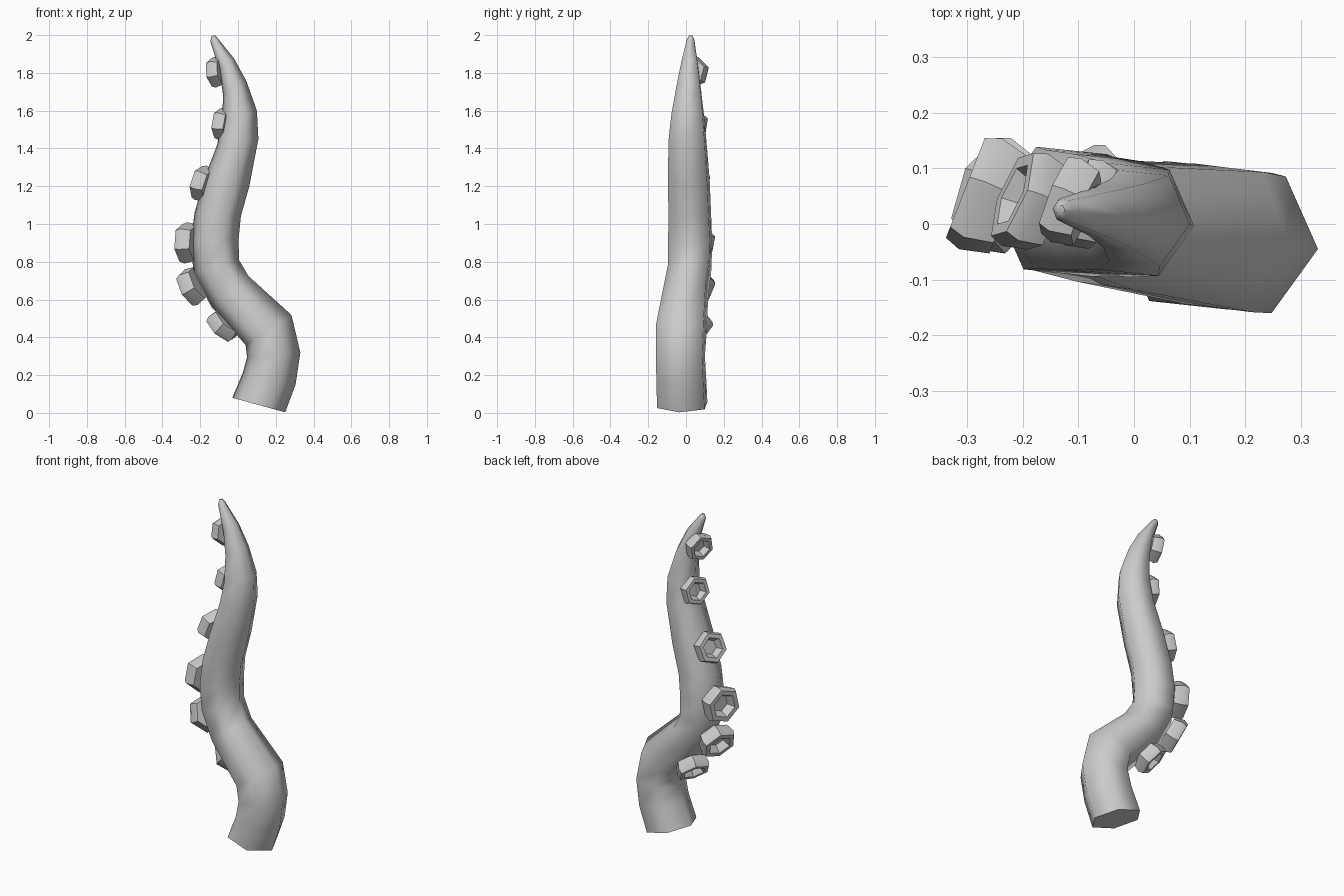
import bpy, bmesh, math
from mathutils import Vector

if "Cube" in bpy.data.objects:
    bpy.data.objects.remove(bpy.data.objects["Cube"])

SIDES = 6


def loft(bm, rings, cap_start=True, cap_end=True):
    """Skin consecutive rings of points into a tube."""
    vs = [[bm.verts.new(p) for p in r] for r in rings]
    for a, b in zip(vs, vs[1:]):
        for i in range(len(a)):
            j = (i + 1) % len(a)
            bm.faces.new((a[i], a[j], b[j], b[i]))
    if cap_start:
        bm.faces.new(vs[0][::-1])
    if cap_end:
        bm.faces.new(vs[-1])


def hexagon(c, u, v, r, phase):
    angles = [math.radians(phase) + math.tau * i / SIDES for i in range(SIDES)]
    return [c + r * (math.cos(a) * u + math.sin(a) * v) for a in angles]


def finish(bm, name, angle):
    bmesh.ops.recalc_face_normals(bm, faces=bm.faces)
    me = bpy.data.meshes.new(name)
    bm.to_mesh(me)
    bm.free()
    ob = bpy.data.objects.new(name, me)
    bpy.context.collection.objects.link(ob)
    bpy.ops.object.select_all(action='DESELECT')
    ob.select_set(True)
    bpy.context.view_layer.objects.active = ob
    bpy.ops.object.shade_smooth_by_angle(angle=math.radians(angle))
    return ob


# Tentacle: each section is left x, left z, right x, right z, centre y
sections = [
    (-0.03, 0.08, 0.25, 0.003, -0.02),
    (0.025, 0.21, 0.305, 0.15, -0.025),
    (0.048, 0.295, 0.33, 0.32, -0.03),
    (0.04, 0.36, 0.283, 0.518, -0.025),
    (-0.14, 0.56, 0.055, 0.725, 0.0),
    (-0.235, 0.74, 0.005, 0.81, 0.02),
    (-0.25, 0.90, 0.003, 0.92, 0.022),
    (-0.23, 1.06, 0.015, 1.04, 0.02),
    (-0.175, 1.25, 0.06, 1.20, 0.015),
    (-0.11, 1.42, 0.108, 1.45, 0.008),
    (-0.082, 1.55, 0.10, 1.60, 0.01),
    (-0.08, 1.69, 0.045, 1.755, 0.015),
    (-0.10, 1.82, -0.02, 1.875, 0.02),
    (-0.146, 1.965, -0.108, 1.985, 0.025),
    (-0.142, 1.992, -0.124, 2.0, 0.025),
]
rings = []
for lx, lz, rx, rz, y in sections:
    left, right = Vector((lx, y, lz)), Vector((rx, y, rz))
    half = (right - left) / 2
    rings.append(hexagon((left + right) / 2, half.normalized(),
                         Vector((0, 1, 0)), half.length / math.cos(math.radians(6)), -6))
bm = bmesh.new()
loft(bm, rings)
finish(bm, "tentacle", 65)

# Suckers: centre, outward direction in x and z, radius
suckers = [
    ((-0.075, 0.045, 0.465), (-0.67, -0.74), 0.10),
    ((-0.24, 0.05, 0.67), (-0.87, -0.48), 0.108),
    ((-0.265, 0.05, 0.90), (-1.0, 0.0), 0.112),
    ((-0.187, 0.04, 1.215), (-0.95, 0.28), 0.097),
    ((-0.082, 0.035, 1.53), (-0.98, 0.12), 0.088),
    ((-0.115, 0.04, 1.805), (-0.97, -0.15), 0.084),
]
# Cup profile: radius and height, as multiples of the sucker radius
cup = [(0.88, -0.38), (1.0, 0.1), (0.9, 0.36), (0.64, 0.36), (0.45, -0.05)]
for n, (c, (dx, dz), r) in enumerate(suckers, 1):
    axis = Vector((dx, 0.39, dz)).normalized()
    side = axis.cross(Vector((0, 0, 1))).normalized()
    up = side.cross(axis)
    bm = bmesh.new()
    loft(bm, [hexagon(Vector(c) + axis * h * r, up, side, k * r, 12) for k, h in cup])
    finish(bm, f"sucker_{n}", 40)
